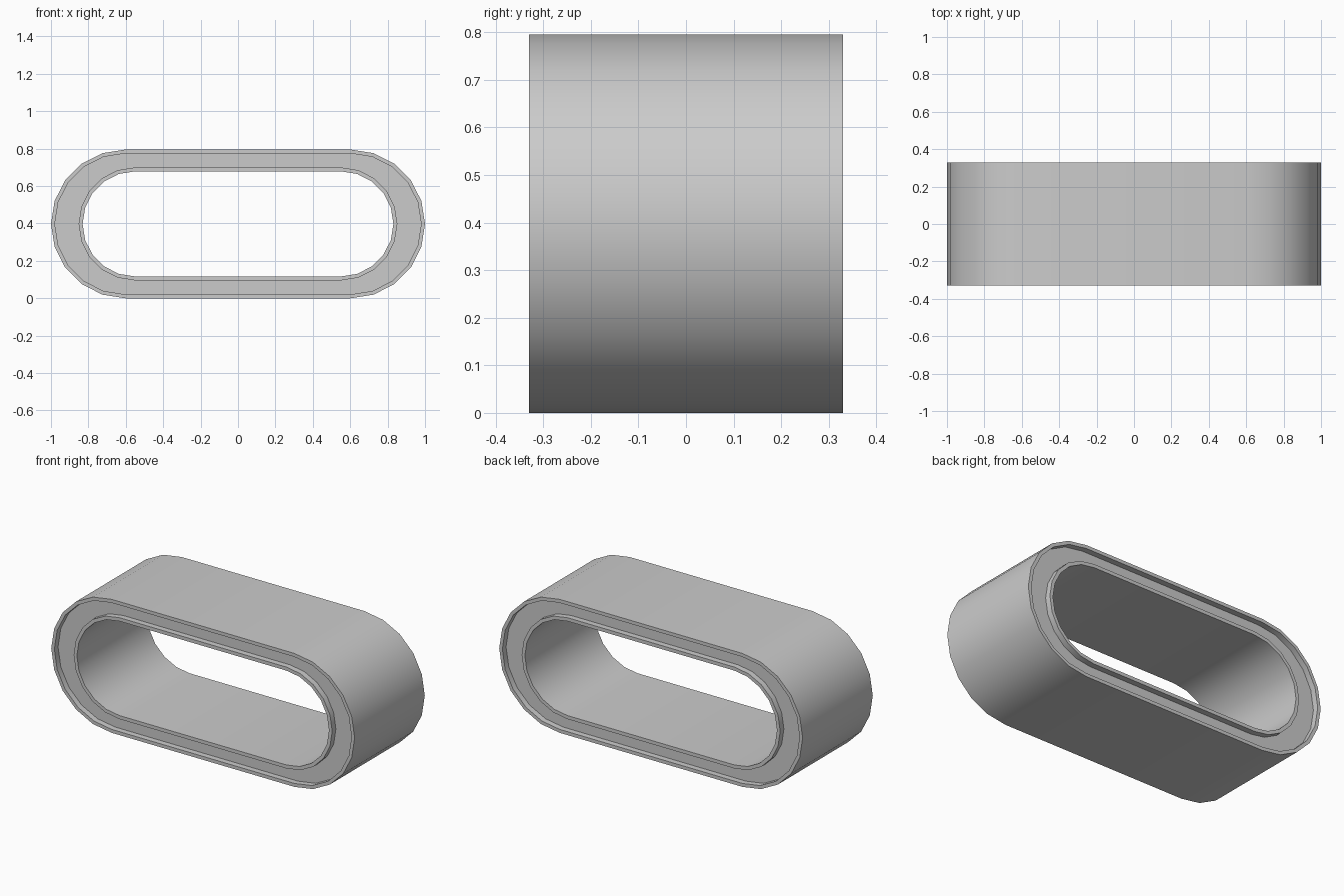
import bpy, bmesh
from math import sin, cos, pi

cube = bpy.data.objects.get("Cube")
if cube:
    bpy.data.objects.remove(cube)

HALF_DEPTH = 0.33
RECESS = 0.035
HEIGHT = 0.3975   # height of the ring's centre
STEPS = 10        # segments per rounded end

grey = bpy.data.materials.new("plain grey")
grey.use_nodes = True
colour = (0.6, 0.6, 0.6, 1)
grey.diffuse_color = colour
grey.node_tree.nodes["Principled BSDF"].inputs["Base Color"].default_value = colour


def slot_loop(bm, radius, centre, y):
    """One closed stadium outline in the xz plane."""
    verts = []
    for side in (1, -1):
        for i in range(STEPS + 1):
            a = -pi / 2 + pi * i / STEPS
            verts.append(bm.verts.new((side * (centre + radius * cos(a)), y,
                                       HEIGHT + side * radius * sin(a))))
    return verts


# Half section of the wall: outer rim, recessed face, inner rim (radius, end centre, y)
floor = HALF_DEPTH - RECESS
section = [(0.3975, 0.6025, HALF_DEPTH), (0.377, 0.6025, HALF_DEPTH),
           (0.377, 0.6025, floor), (0.302, 0.55, floor),
           (0.302, 0.55, HALF_DEPTH), (0.281, 0.55, HALF_DEPTH)]
# Mirror to the other side to close the section
section += [(r, c, -y) for r, c, y in reversed(section)]

# Oblong ring: join each outline to the next around the section
bm = bmesh.new()
loops = [slot_loop(bm, *s) for s in section]
for k, a in enumerate(loops):
    b = loops[(k + 1) % len(loops)]
    for i in range(len(a)):
        j = (i + 1) % len(a)
        bm.faces.new((a[i], a[j], b[j], b[i]))
bmesh.ops.recalc_face_normals(bm, faces=bm.faces)
mesh = bpy.data.meshes.new("oblong_ring")
bm.to_mesh(mesh)
bm.free()
mesh.materials.append(grey)

ring = bpy.data.objects.new("oblong_ring", mesh)
bpy.context.collection.objects.link(ring)
bpy.ops.object.select_all(action='DESELECT')
ring.select_set(True)
bpy.context.view_layer.objects.active = ring
bpy.ops.object.shade_smooth_by_angle(angle=pi / 6)
